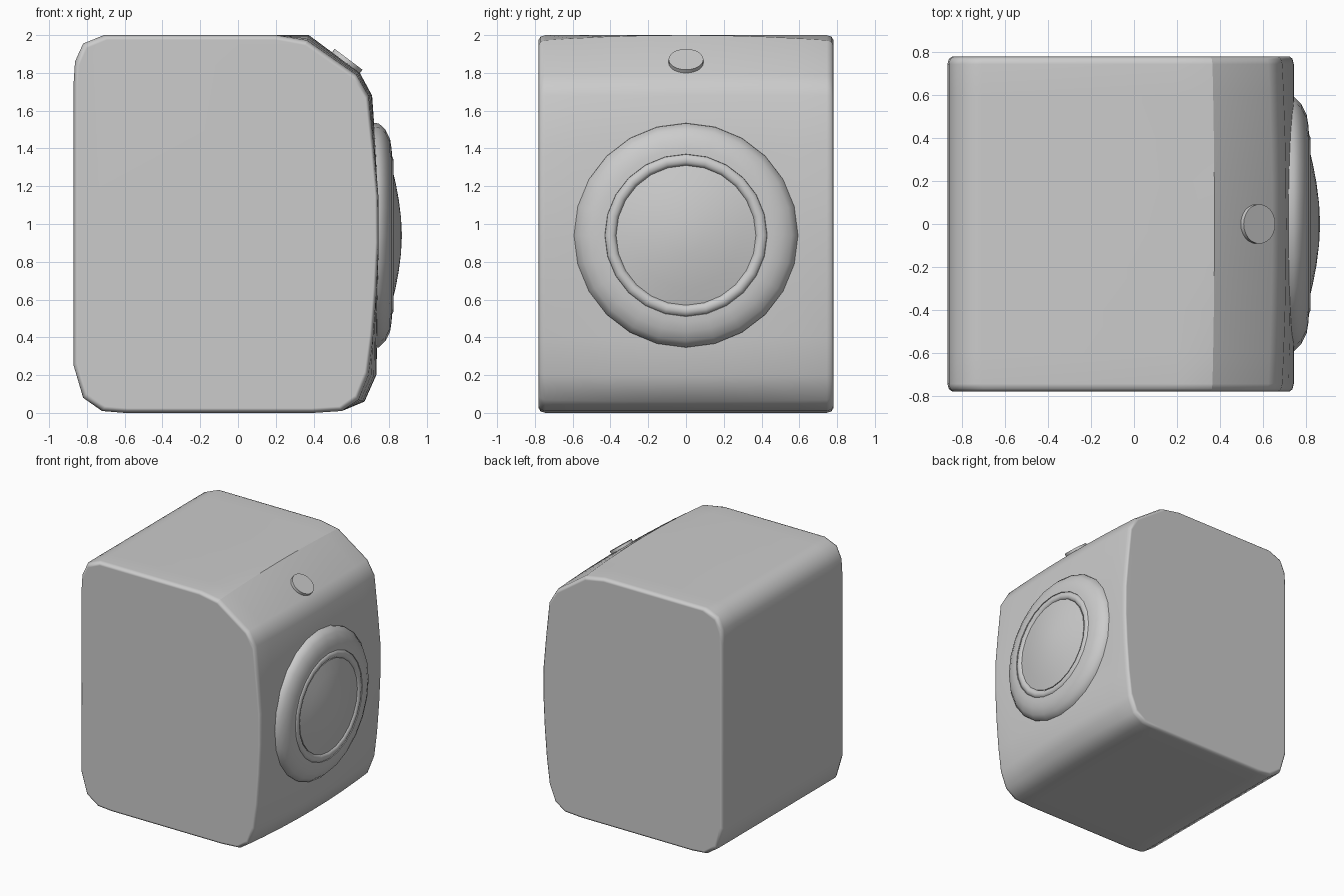
import bpy, bmesh, math
from mathutils import Vector

if "Cube" in bpy.data.objects:
    bpy.data.objects.remove(bpy.data.objects["Cube"])


def finish(bm, name, angle):
    bmesh.ops.recalc_face_normals(bm, faces=bm.faces)
    mesh = bpy.data.meshes.new(name)
    bm.to_mesh(mesh)
    bm.free()
    ob = bpy.data.objects.new(name, mesh)
    bpy.context.collection.objects.link(ob)
    bpy.ops.object.select_all(action='DESELECT')
    ob.select_set(True)
    bpy.context.view_layer.objects.active = ob
    bpy.ops.object.shade_smooth_by_angle(angle=math.radians(angle))
    return ob


def lathe(name, profile, z, segments=24, angle=35):
    """Revolve (x, radius) points around a line along x."""
    bm = bmesh.new()
    rings = []
    for x, r in profile:
        if r == 0:
            rings.append([bm.verts.new((x, 0, z))] * segments)
        else:
            rings.append([bm.verts.new((x, r * math.sin(a), z + r * math.cos(a)))
                          for a in (math.tau * i / segments for i in range(segments))])
    for a, b in zip(rings, rings[1:]):
        for i in range(segments):
            j = (i + 1) % segments
            quad = list(dict.fromkeys((a[i], a[j], b[j], b[i])))
            bm.faces.new(quad)
    return finish(bm, name, angle)


# Body: side outline (x, z, dx and dz change at the two ends) lofted along y
outline = [(-0.87, 0.25, 0, 0), (-0.87, 1.75, 0, 0), (-0.863, 1.86, 0, 0),
           (-0.82, 1.955, 0, 0), (-0.71, 2.0, 0, 0), (0.2, 2.0, 0, 0),
           (0.375, 2.0, -0.01, -0.03), (0.645, 1.80, -0.02, -0.01),
           (0.71, 1.68, -0.02, 0), (0.73, 1.4, -0.01, 0), (0.743, 1.15, 0, 0),
           (0.745, 0.9, 0, 0), (0.743, 0.65, -0.01, 0), (0.738, 0.4, -0.025, 0),
           (0.732, 0.2, -0.045, 0), (0.67, 0.06, -0.035, 0.01), (0.55, 0.01, 0, 0),
           (0.40, 0.0, 0, 0), (-0.60, 0.0, 0, 0), (-0.72, 0.01, 0, 0),
           (-0.82, 0.08, 0, 0)]
half = [(0, 0), (0.2, 0), (0.4, 0), (0.6, 0), (0.745, 0), (0.77, 0.008), (0.78, 0.025)]
stations = [(-y, s) for y, s in reversed(half[1:])] + half
bm = bmesh.new()
rings = []
for y, inset in stations:
    t = (y / 0.78) ** 2
    k = 1 - inset
    rings.append([bm.verts.new(((x + dx * t) * k, y, 1 + (z + dz * t - 1) * k))
                  for x, z, dx, dz in outline])
n = len(outline)
for a, b in zip(rings, rings[1:]):
    for i in range(n):
        bm.faces.new((a[i], a[(i + 1) % n], b[(i + 1) % n], b[i]))
    bm.edges.get((a[6], b[6])).smooth = False   # crisp top front crease
bm.faces.new(rings[0])
bm.faces.new(rings[-1])
body = finish(bm, "body", 50)
weighted = body.modifiers.new("weighted_normals", 'WEIGHTED_NORMAL')
weighted.keep_sharp = True

# Lens surround, thin inner ring and domed lens
Z = 0.94
lathe("lens_surround", [(0.70, 0.595), (0.745, 0.593), (0.78, 0.56), (0.805, 0.51),
                        (0.813, 0.46), (0.815, 0.43), (0.79, 0.425)], Z, angle=50)
lathe("lens_ring", [(0.79, 0.432), (0.812, 0.428), (0.822, 0.405), (0.82, 0.385),
                    (0.806, 0.37), (0.79, 0.368)], Z, angle=60)
lathe("lens", [(0.79, 0.37), (0.812, 0.37), (0.834, 0.28), (0.851, 0.19),
               (0.863, 0.095), (0.868, 0)], Z, angle=40)

# Button on the sloping top edge
normal = Vector((0.6, 0, 0.8))
bpy.ops.mesh.primitive_cylinder_add(vertices=24, radius=0.092, depth=0.06,
                                    location=Vector((0.585, 0, 1.872)) - normal * 0.03)
button = bpy.context.object
button.name = "button"
button.rotation_euler = normal.to_track_quat('Z', 'Y').to_euler()
bpy.ops.object.shade_smooth_by_angle(angle=math.radians(35))
